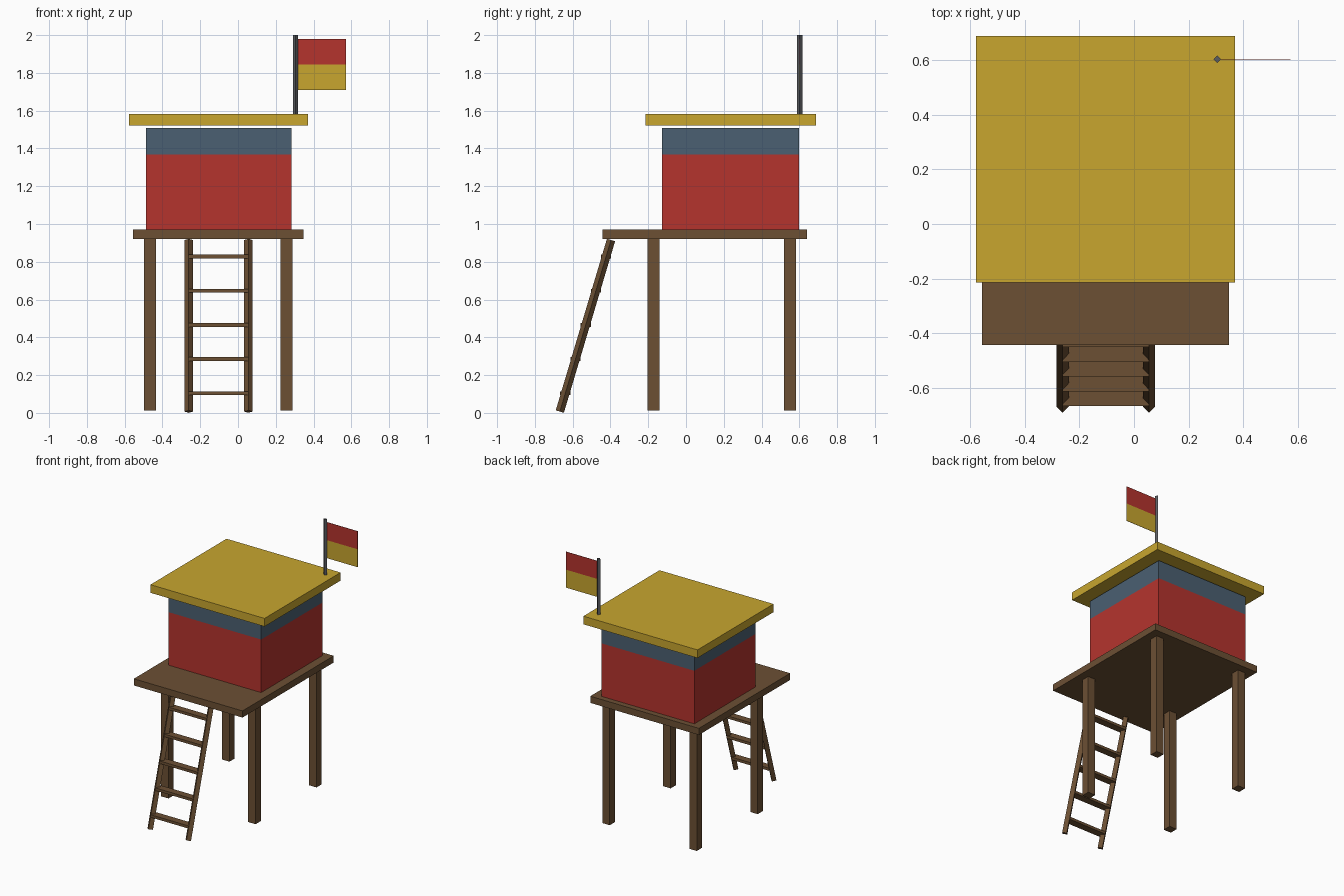
import bpy
import bmesh
from mathutils import Vector, Matrix

default_cube = bpy.data.objects.get("Cube")
if default_cube:
    bpy.data.objects.remove(default_cube, do_unlink=True)


def make_material(name, color):
    mat = bpy.data.materials.new(name)
    mat.use_nodes = True
    mat.diffuse_color = (*color, 1)
    mat.node_tree.nodes["Principled BSDF"].inputs["Base Color"].default_value = (*color, 1)
    return mat


wood = make_material("brown wood", (0.15, 0.08, 0.034))
red = make_material("red paint", (0.46, 0.034, 0.027))
gold = make_material("golden yellow", (0.58, 0.382, 0.028))
glass = make_material("slate blue glass", (0.07, 0.117, 0.168))
metal = make_material("grey metal", (0.105, 0.11, 0.12))


def finish(bm, name, *materials):
    mesh = bpy.data.meshes.new(name)
    bm.to_mesh(mesh)
    bm.free()
    for mat in materials:
        mesh.materials.append(mat)
    obj = bpy.data.objects.new(name, mesh)
    bpy.context.collection.objects.link(obj)
    return obj


def box_mesh(low, high):
    low, high = Vector(low), Vector(high)
    bm = bmesh.new()
    place = Matrix.Translation((low + high) / 2) @ Matrix.Diagonal((*(high - low), 1))
    bmesh.ops.create_cube(bm, size=1, matrix=place)
    return bm


def box(name, low, high, mat):
    return finish(box_mesh(low, high), name, mat)


def paint_above(bm, height):
    """Cut level at a height and give the faces above it the second material."""
    bmesh.ops.bisect_plane(bm, geom=bm.verts[:] + bm.edges[:] + bm.faces[:],
                           plane_co=(0, 0, height), plane_no=(0, 0, 1))
    for face in bm.faces:
        face.material_index = int(face.calc_center_median().z > height)


def rod(name, start, end, radius, mat):
    """Four-sided rod with its corners along the axes."""
    start, end = Vector(start), Vector(end)
    span = end - start
    turn = Vector((0, 0, 1)).rotation_difference(span).to_matrix().to_4x4()
    bm = bmesh.new()
    bmesh.ops.create_cone(bm, cap_ends=True, segments=4, radius1=radius, radius2=radius,
                          depth=span.length,
                          matrix=Matrix.Translation((start + end) / 2) @ turn)
    return finish(bm, name, mat)


# Platform and its four legs
box("deck", (-0.555, -0.443, 0.92), (0.347, 0.64, 0.97), wood)
for side, x in (("right", -0.466), ("left", 0.257)):
    for end, y in (("front", -0.172), ("back", 0.551)):
        box(f"{end}_{side}_leg", (x - 0.031, y - 0.031, 0.012), (x + 0.031, y + 0.031, 0.92), wood)

# Cabin with a window band round the top
cabin = box_mesh((-0.488, -0.128, 0.97), (0.282, 0.598, 1.507))
paint_above(cabin, 1.368)
finish(cabin, "cabin", red, glass)

# Overhanging flat roof
box("roof", (-0.577, -0.214, 1.522), (0.37, 0.688, 1.583), gold)

# Leaning ladder
foot, head = Vector((0, -0.668, 0.007)), Vector((0, -0.397, 0.915))
rails = {"right": -0.261, "left": 0.055}
for side, x in rails.items():
    shift = Vector((x, 0, 0))
    rod(f"{side}_ladder_rail", foot + shift, head + shift, 0.0225, wood)
for i in range(5):
    z = 0.104 + 0.181 * i
    y = foot.lerp(head, (z - foot.z) / (head.z - foot.z)).y
    box(f"ladder_rung_{i + 1}", (rails["right"], y - 0.027, z - 0.01),
        (rails["left"], y + 0.027, z + 0.01), wood)

# Flagpole and two-colour flag
rod("flagpole", (0.304, 0.602, 1.58), (0.304, 0.602, 2), 0.0135, metal)
flag = box_mesh((0.314, 0.601, 1.71), (0.573, 0.603, 1.98))
paint_above(flag, 1.845)
finish(flag, "flag", gold, red)
